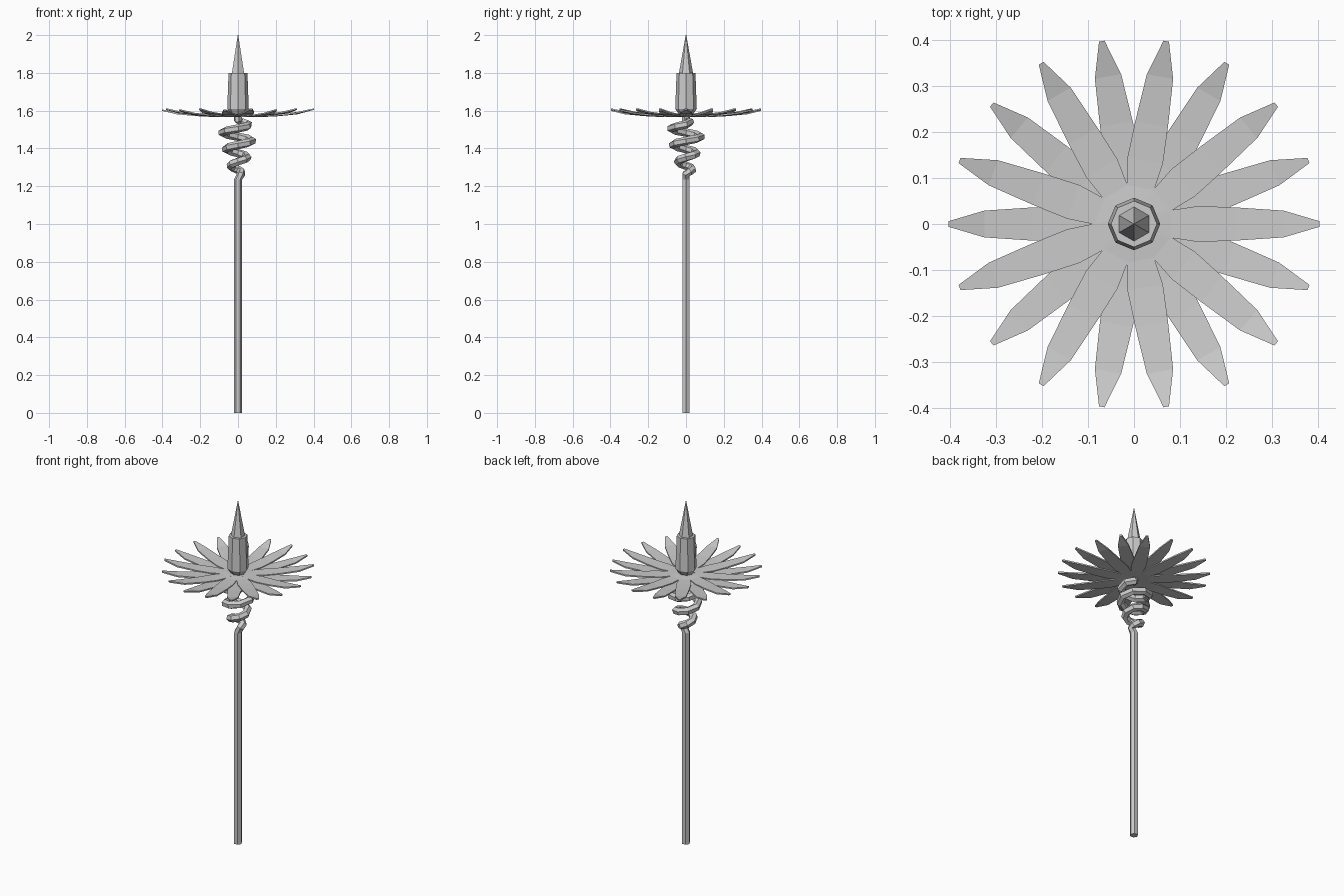
import bpy, bmesh, math
from math import cos, sin, pi

if "Cube" in bpy.data.objects:
    bpy.data.objects.remove(bpy.data.objects["Cube"])


def finish(name, bm):
    bmesh.ops.recalc_face_normals(bm, faces=bm.faces)
    me = bpy.data.meshes.new(name)
    bm.to_mesh(me)
    bm.free()
    ob = bpy.data.objects.new(name, me)
    bpy.context.collection.objects.link(ob)
    return ob


def sweep(bm, profile, sides, phase=0.0):
    """Closed faceted solid from (radius, z) rings."""
    rings = [[bm.verts.new((r * cos(phase + 2 * pi * i / sides),
                            r * sin(phase + 2 * pi * i / sides), z))
              for i in range(sides)] for r, z in profile]
    for a, b in zip(rings, rings[1:]):
        for i in range(sides):
            j = (i + 1) % sides
            bm.faces.new((a[i], a[j], b[j], b[i]))
    bm.faces.new(rings[0][::-1])
    bm.faces.new(rings[-1])


# Stem with its widening corkscrew, one hexagonal tube along a path
radii = [0.017, 0.033, 0.04, 0.043, 0.05, 0.056, 0.065, 0.07,
         0.075, 0.079, 0.083, 0.08, 0.055]
path = [(0, 0, 0), (0, 0, 1.235)]
steps = 24
for i in range(steps + 1):
    q = i / 2
    k = min(int(q), 11)
    r = radii[k] + (radii[k + 1] - radii[k]) * (q - k)
    a = q * pi / 2
    path.append((r * cos(a), r * sin(a), 1.265 + 0.0875 * q / 4))
path += [(0.018, 0.022, 1.54), (0, 0, 1.55), (0, 0, 1.585)]

bm = bmesh.new()
from mathutils import Vector
pts = [Vector(p) for p in path]
prev_n = Vector((1, 0, 0))
rings = []
for i, p in enumerate(pts):
    t = (pts[min(i + 1, len(pts) - 1)] - pts[max(i - 1, 0)]).normalized()
    if i in (0, 1):
        t = Vector((0, 0, 1))
    n = (prev_n - t * prev_n.dot(t)).normalized()
    b = t.cross(n)
    prev_n = n
    rings.append([bm.verts.new(p + 0.022 * (n * cos(k * pi / 3) + b * sin(k * pi / 3)))
                  for k in range(6)])
for a, c in zip(rings, rings[1:]):
    for k in range(6):
        j = (k + 1) % 6
        bm.faces.new((a[k], a[j], c[j], c[k]))
bm.faces.new(rings[0][::-1])
bm.faces.new(rings[-1])
finish("spiral_stem", bm)

# Two alternating layers of nine upturned petals: (distance, half width, z)
outline = [(0.0, 0.012, 1.574), (0.08, 0.03, 1.569), (0.14, 0.039, 1.570),
           (0.22, 0.036, 1.574), (0.325, 0.029, 1.584), (0.403, 0.006, 1.602)]
thick = 0.008


def petal_layer(name, start, dz):
    bm = bmesh.new()
    for i in range(9):
        a = start + i * 2 * pi / 9
        sections = []
        for r, w, z in outline:
            sections.append([bm.verts.new((r * cos(a) - s * sin(a),
                                           r * sin(a) + s * cos(a), z + dz + h))
                             for s, h in ((-w, 0), (w, 0), (w, thick), (-w, thick))])
        for p, q in zip(sections, sections[1:]):
            for k in range(4):
                j = (k + 1) % 4
                bm.faces.new((p[k], p[j], q[j], q[k]))
        bm.faces.new(sections[0])
        bm.faces.new(sections[-1])
    finish(name, bm)


petal_layer("upper_petals", 0, 0.002)
petal_layer("lower_petals", pi / 9, -0.003)

# Octagonal candle body narrowing into the flower
bm = bmesh.new()
sweep(bm, [(0.03, 1.57), (0.057, 1.61), (0.05, 1.80)], 8)
finish("candle", bm)

# Six-sided pointed flame
bm = bmesh.new()
sweep(bm, [(0.038, 1.795), (0.0015, 2.0)], 6, pi / 2)
finish("flame", bm)
